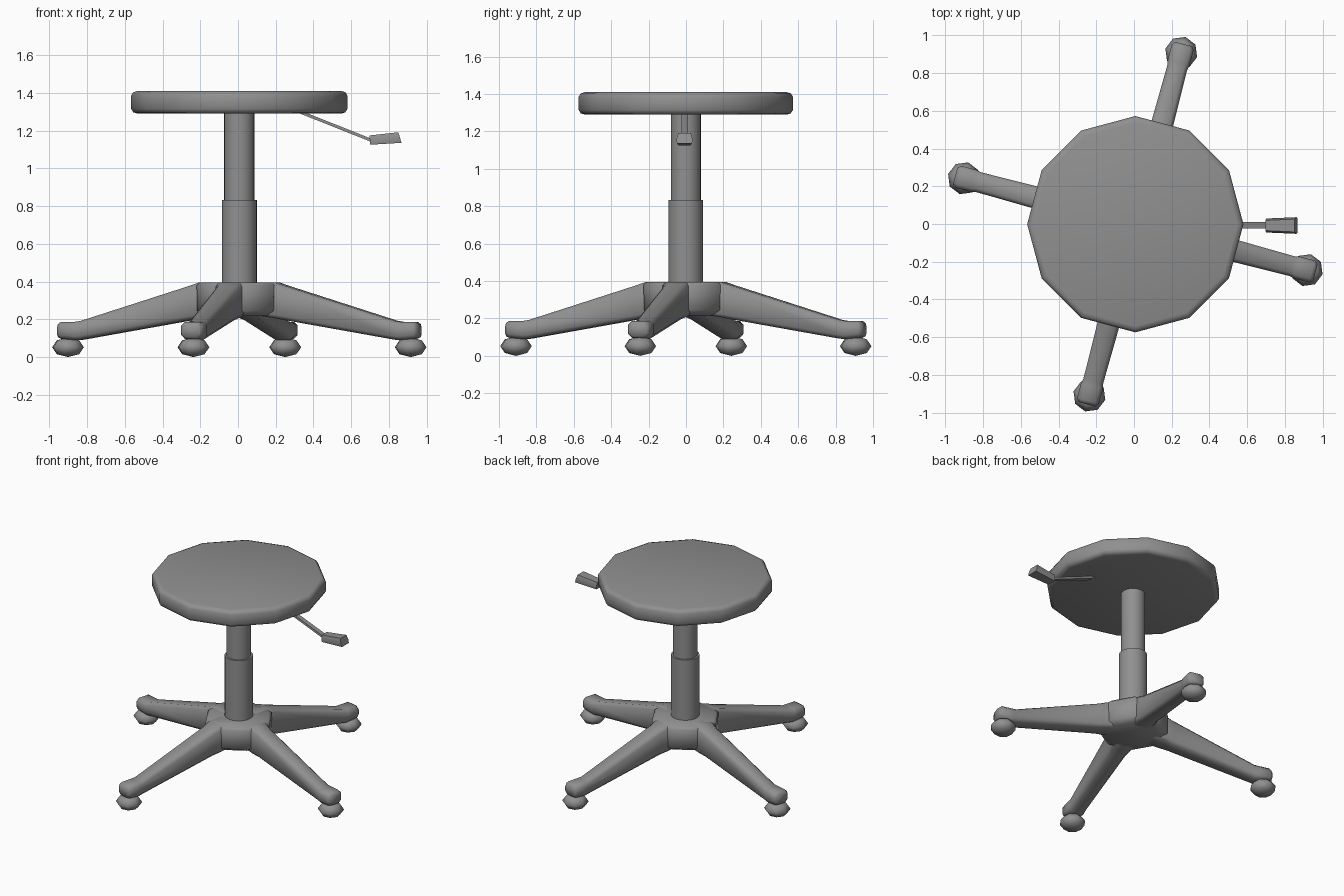
import bpy, bmesh
from math import radians, cos, sin, pi
from mathutils import Matrix, Vector

if "Cube" in bpy.data.objects:
    bpy.data.objects.remove(bpy.data.objects["Cube"])

CX, CY = 0.007, -0.001   # column axis
LEG_ANGLES = [75, 165, 255, 345]

grey = bpy.data.materials.new("dark_grey")
grey.diffuse_color = (0.28, 0.28, 0.28, 1)
grey.use_nodes = True
grey.node_tree.nodes["Principled BSDF"].inputs["Base Color"].default_value = grey.diffuse_color


def finish(name, bm, angle=None):
    bmesh.ops.recalc_face_normals(bm, faces=bm.faces)
    me = bpy.data.meshes.new(name)
    bm.to_mesh(me)
    bm.free()
    me.materials.append(grey)
    ob = bpy.data.objects.new(name, me)
    bpy.context.collection.objects.link(ob)
    if angle:
        bpy.ops.object.select_all(action='DESELECT')
        ob.select_set(True)
        bpy.context.view_layer.objects.active = ob
        bpy.ops.object.shade_smooth_by_angle(angle=radians(angle))
    return ob


def loft(name, rings, angle=None):
    """Skin a list of equal-length point rings and cap both ends."""
    bm = bmesh.new()
    vs = [[bm.verts.new(p) for p in ring] for ring in rings]
    n = len(vs[0])
    for a, b in zip(vs, vs[1:]):
        for i in range(n):
            bm.faces.new((a[i], a[(i + 1) % n], b[(i + 1) % n], b[i]))
    bm.faces.new(vs[0][::-1])
    bm.faces.new(vs[-1])
    return finish(name, bm, angle)


def turned(name, profile, sides, phase=0.0, angle=None):
    """Lathe (radius, z) pairs around the column axis."""
    rings = [[(CX + r * cos(phase + 2 * pi * i / sides),
               CY + r * sin(phase + 2 * pi * i / sides), z)
              for i in range(sides)] for r, z in profile]
    return loft(name, rings, angle)


# Seat: twelve-sided cushion with rounded rim
turned("seat", [(0.54, 1.29), (0.562, 1.297), (0.573, 1.315), (0.573, 1.385),
                (0.562, 1.403), (0.54, 1.41)], 12, 0, 50)

# Gas column
turned("upper_column", [(0.08, 0.80), (0.08, 1.30)], 24, 0, 30)
turned("lower_column", [(0.093, 0.36), (0.093, 0.832)], 24, 0, 30)

# Base hub: octagon with sides facing the legs
turned("base_hub", [(0.18, 0.217), (0.225, 0.245), (0.228, 0.38), (0.21, 0.396)],
       8, radians(75 + 22.5), 60)

# Legs (distance, bottom, top, half width, chamfer) and casters
STATIONS = [(0.10, 0.222, 0.396, 0.075, 0.018), (0.205, 0.207, 0.396, 0.072, 0.018),
            (0.26, 0.196, 0.378, 0.063, 0.02), (0.86, 0.092, 0.192, 0.054, 0.02),
            (0.89, 0.09, 0.187, 0.06, 0.02), (0.968, 0.097, 0.187, 0.06, 0.02),
            (0.988, 0.105, 0.175, 0.047, 0.02)]


def section(r, zb, zt, w, c):
    return [(r, -w + c, zb), (r, w - c, zb), (r, w, zb + c), (r, w, zt - c),
            (r, w - c, zt), (r, -w + c, zt), (r, -w, zt - c), (r, -w, zb + c)]


for k, deg in enumerate(LEG_ANGLES, 1):
    spin = Matrix.Translation((CX, CY, 0)) @ Matrix.Rotation(radians(deg), 4, 'Z')
    loft(f"leg_{k}", [[spin @ Vector(p) for p in section(*s)] for s in STATIONS], 60)
    bm = bmesh.new()
    bmesh.ops.create_uvsphere(bm, u_segments=8, v_segments=4, radius=1.0,
                              matrix=spin @ Matrix.Translation((0.94, 0, 0.052))
                              @ Matrix.Diagonal((0.087, 0.087, 0.052, 1)))
    finish(f"caster_{k}", bm, 80)

# Lever rod (flat bar sloping down from under the seat)
d = Vector((0.39, 0, -0.155)).normalized()
side, up = Vector((0, 0.017, 0)), Vector((-d.z, 0, d.x)) * 0.008


def bar_end(p):
    return [p - side - up, p + side - up, p + side + up, p - side + up]


loft("lever_rod", [bar_end(Vector((0.33, -0.007, 1.298))),
                   bar_end(Vector((0.72, -0.007, 1.143)))])


# Lever paddle: wider underneath, slanted tip
def pad_end(xb, zb, xt, zt, wb, wt):
    y = -0.008
    m, zm = xb + (xt - xb) * 0.35, zb + (zt - zb) * 0.35
    return [(xb, y - wb + 0.005, zb), (xb, y + wb - 0.005, zb), (m, y + wb, zm),
            (xt, y + wt, zt), (xt, y - wt, zt), (m, y - wb, zm)]


loft("lever_paddle", [pad_end(0.7, 1.125, 0.697, 1.174, 0.037, 0.027),
                      pad_end(0.866, 1.135, 0.85, 1.191, 0.044, 0.034)], 50)
